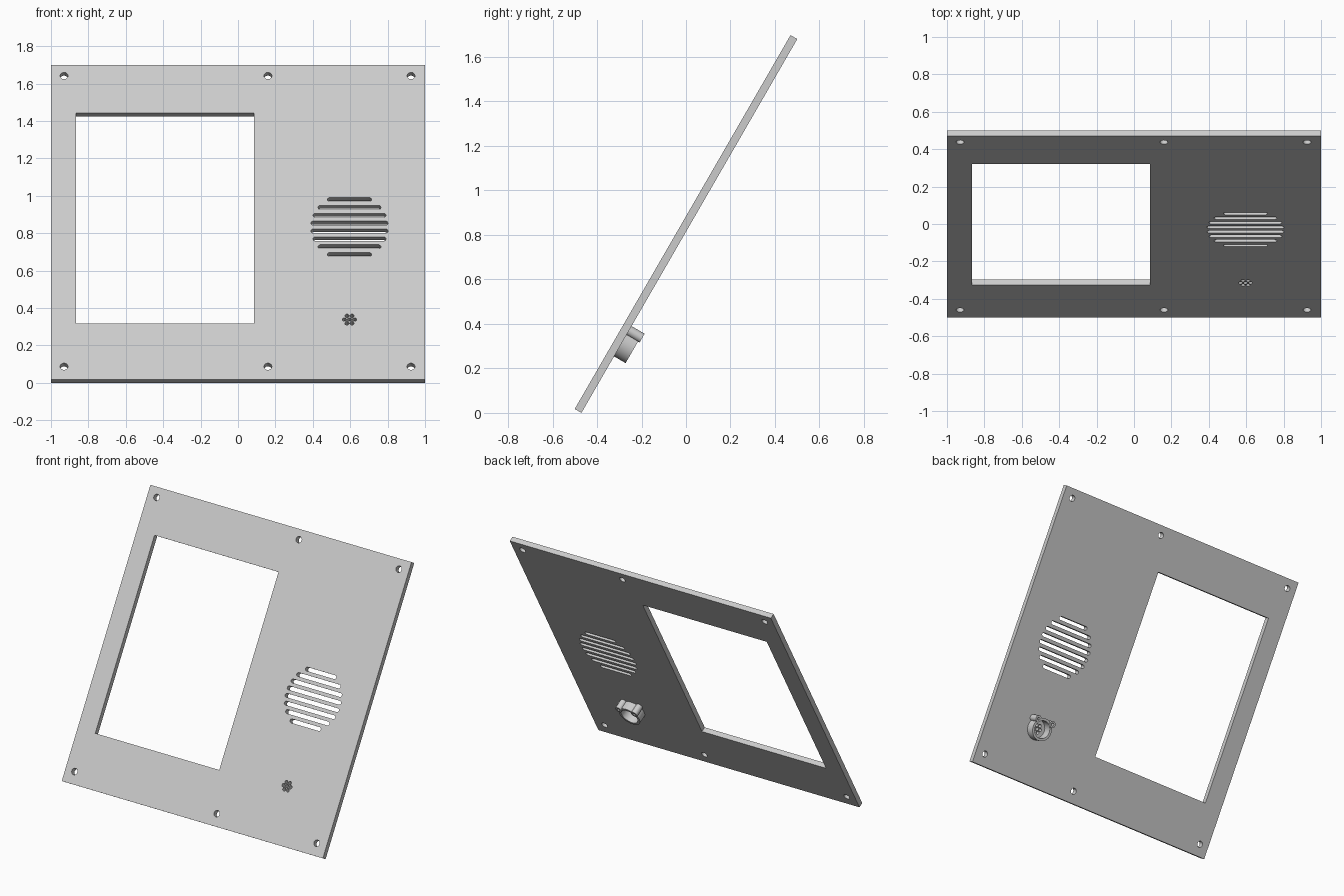
import bpy, bmesh
from math import pi, sin, cos, sqrt, radians

cube = bpy.data.objects.get("Cube")
if cube:
    bpy.data.objects.remove(cube, do_unlink=True)

TILT = radians(60)
THICK = 0.035
HALF_LEN = 0.97
CENTRE_Z = 0.849

grey = bpy.data.materials.new("light grey")
grey.use_nodes = True
colour = (0.6, 0.6, 0.6, 1)
grey.diffuse_color = colour
grey.node_tree.nodes["Principled BSDF"].inputs["Base Color"].default_value = colour


def rect(x0, x1, y0, y1):
    return [(x0, y0), (x1, y0), (x1, y1), (x0, y1)]


def circle(x, y, r, n=24):
    return [(x + r * cos(2 * pi * i / n), y + r * sin(2 * pi * i / n)) for i in range(n)]


def slot(x, y, half, r, n=8):
    """Outline of a horizontal slot with round ends."""
    pts = []
    for side, start in ((1, -pi / 2), (-1, pi / 2)):
        for i in range(n + 1):
            a = start + pi * i / n
            pts.append((x + side * (half - r) + r * cos(a), y + r * sin(a)))
    return pts


def plate(name, loops, z0, z1):
    """Extrude nested outlines (inner ones become holes) and lean the result back."""
    curve = bpy.data.curves.new(name, 'CURVE')
    curve.dimensions = '2D'
    curve.fill_mode = 'BOTH'
    curve.extrude = (z1 - z0) / 2
    for pts in loops:
        sp = curve.splines.new('POLY')
        sp.points.add(len(pts) - 1)
        for p, (x, y) in zip(sp.points, pts):
            p.co = (x, y, 0, 1)
        sp.use_cyclic_u = True
    ob = bpy.data.objects.new(name, curve)
    bpy.context.collection.objects.link(ob)
    bpy.ops.object.select_all(action='DESELECT')
    ob.select_set(True)
    bpy.context.view_layer.objects.active = ob
    bpy.ops.object.convert(target='MESH')
    ob = bpy.context.view_layer.objects.active
    bm = bmesh.new()
    bm.from_mesh(ob.data)
    bmesh.ops.remove_doubles(bm, verts=bm.verts, dist=1e-5)
    bmesh.ops.recalc_face_normals(bm, faces=bm.faces)
    bmesh.ops.translate(bm, verts=bm.verts, vec=(0, 0, (z0 + z1) / 2))
    bm.to_mesh(ob.data)
    bm.free()
    ob.data.materials.clear()
    ob.data.materials.append(grey)
    bpy.ops.object.shade_smooth_by_angle(angle=radians(30))
    ob.rotation_euler.x = TILT
    ob.location.z = CENTRE_Z
    return ob


# Panel outline and display window
loops = [rect(-1, 1, -HALF_LEN, HALF_LEN), rect(-0.865, 0.085, -0.623, 0.674)]

# Screw holes along the top and bottom
for x in (-0.93, 0.16, 0.925):
    for y in (-0.89, 0.905):
        loops.append(circle(x, y, 0.021))

# Speaker grille, mirrored about its centre
AX = 0.596
for i, half in enumerate((0.206, 0.195, 0.168, 0.118)):
    for side in (-1, 1):
        loops.append(slot(AX, -0.029 + side * (i + 0.5) * 0.0485, half, 0.0125))

# Microphone holes in a hexagon
MIC_Y = -0.6
loops.append(circle(AX, MIC_Y, 0.011, 16))
for x, y in circle(AX, MIC_Y, 0.027, 6):
    loops.append(circle(x, y, 0.011, 16))

back = -THICK / 2
plate("panel", loops, back, THICK / 2)

# Microphone holder on the back: ring and two screw bosses
plate("microphone_ring", [circle(AX, MIC_Y, 0.077, 48), circle(AX, MIC_Y, 0.06, 48)],
      back - 0.06, back)
for name, side in (("left_screw_boss", 1), ("right_screw_boss", -1)):
    x, y = AX + side * 0.06, MIC_Y + 0.057
    plate(name, [circle(x, y, 0.023), circle(x, y, 0.01, 16)], back - 0.068, back)
